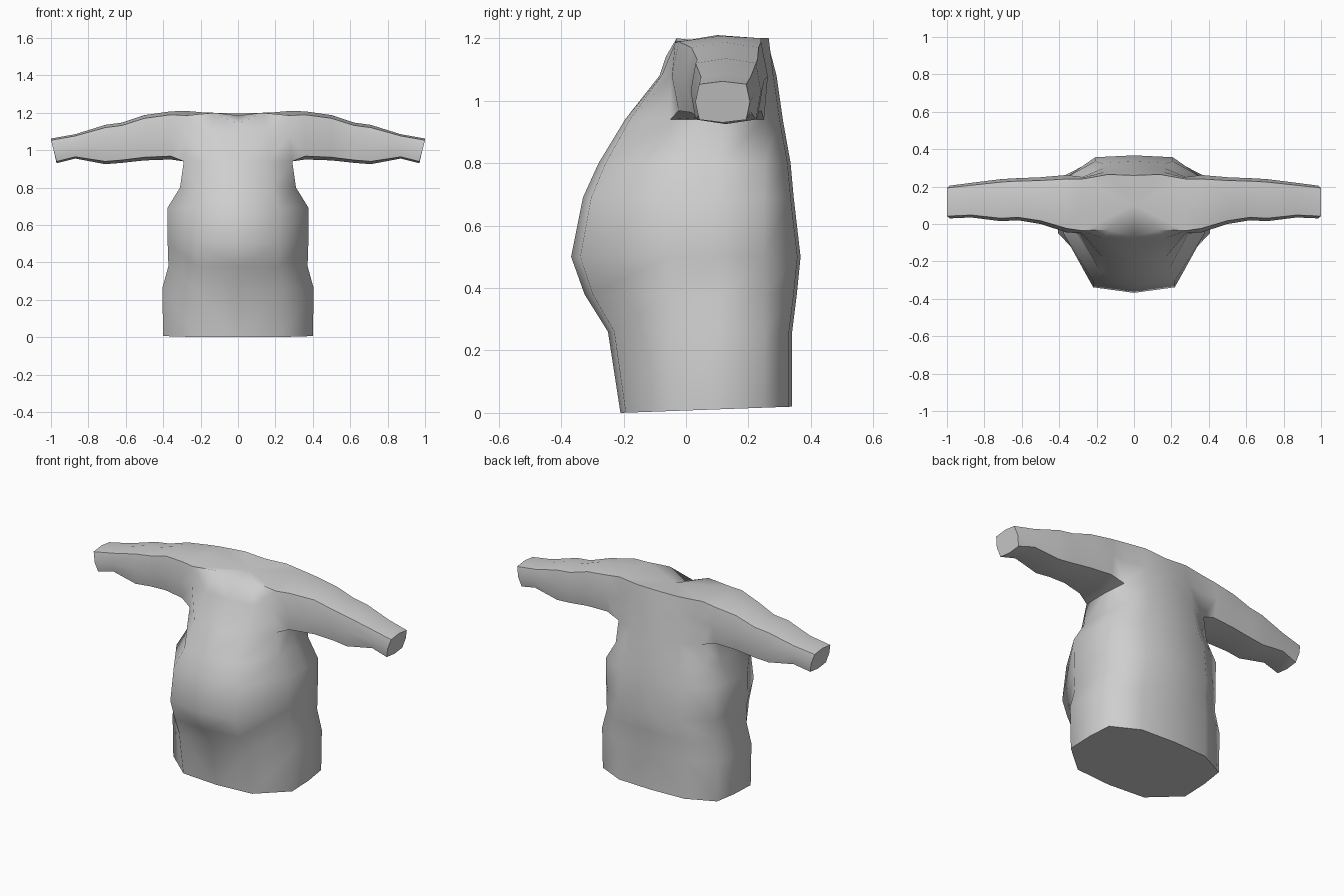
import bpy
import bmesh
from math import radians

cube = bpy.data.objects.get("Cube")
if cube:
    bpy.data.objects.remove(cube, do_unlink=True)

# Plain grey cloth
cloth = bpy.data.materials.new("grey cloth")
colour = (0.62, 0.62, 0.62, 1)
cloth.use_nodes = True
cloth.diffuse_color = colour
shader = next(n for n in cloth.node_tree.nodes if n.type == "BSDF_PRINCIPLED")
shader.inputs["Base Color"].default_value = colour
shader.inputs["Roughness"].default_value = 0.8

# Torso sections: height, half width, front y, back y
TORSO = [
    (0, .40, -.21, .34), (.26, .405, -.25, .34), (.38, .372, -.325, .355),
    (.5, .376, -.368, .367), (.69, .378, -.33, .345), (.8, .31, -.28, .335),
    (.94, .29, -.195, .31), (1.08, .275, -.085, .29),
]
# Shoulder line, from the front of the neck round to its back
SHOULDER = [
    (0, -.065, 1.14), (.13, -.03, 1.2), (.28, -.035, 1.185), (.28, .1, 1.21),
    (.28, .24, 1.2), (.14, .265, 1.2), (0, .26, 1.195),
]
# Sleeve sections: x, front y, back y, bottom z, top z
SLEEVE = [
    (.36, -.045, .262, .95, 1.207), (.5, 0, .25, .945, 1.187),
    (.62, .02, .245, .932, 1.147), (.71, .015, .24, .925, 1.135),
    (.87, .035, .22, .955, 1.085), (1, .03, .205, .93, 1.062),
]

bm = bmesh.new()


def torso_ring(z, w, front, back):
    """Left half of one horizontal section, front centre to back centre."""
    outline = [(0, front), (.58 * w, front * .92), (w, -.05), (w, .11),
               (.96 * w, .25), (.55 * w, back - .01), (0, back)]
    # The hem rises slightly towards the back
    rise = .02 if z == 0 else 0
    return [bm.verts.new((x, y, z + rise * (y - front) / (back - front)))
            for x, y in outline]


def sleeve_ring(x, front, back, low, high, slant):
    """Eight-sided section with softened corners, starting at the front bottom."""
    mid_y, mid_z = (front + back) / 2, (low + high) / 2
    half_y, half_z = (back - front) / 2, (high - low) / 2
    ring = []
    for u, v in [(-1, -1), (0, -1), (1, -1), (1, 0),
                 (1, 1), (0, 1), (-1, 1), (-1, 0)]:
        soft = .86 if u and v else 1
        ring.append(bm.verts.new((x - slant * (1 - v) / 2,
                                  mid_y + u * soft * half_y,
                                  mid_z + v * soft * half_z)))
    return ring


# Torso wall, leaving the armhole open
rings = [torso_ring(*section) for section in TORSO]
rings.append([bm.verts.new(p) for p in SHOULDER])
armhole_start = len(rings) - 3
for level, (lower, upper) in enumerate(zip(rings, rings[1:])):
    for i in range(len(lower) - 1):
        if level >= armhole_start and i in (2, 3):
            continue
        bm.faces.new((lower[i], lower[i + 1], upper[i + 1], upper[i]))

# Closed hem and neck
bm.faces.new(rings[0])
neck = bm.verts.new((0, .1, 1.185))
top = rings[-1]
for a, b in zip(top, top[1:]):
    bm.faces.new((a, b, neck))

# Sleeve drawn out from the armhole
low, middle, high = rings[-3:]
previous = [low[2], low[3], low[4], middle[4], high[4], high[3], high[2], middle[2]]
for section in SLEEVE:
    slant = .03 if section is SLEEVE[-1] else 0
    ring = sleeve_ring(*section, slant)
    for i in range(len(ring)):
        j = (i + 1) % len(ring)
        bm.faces.new((previous[i], previous[j], ring[j], ring[i]))
    previous = ring
bm.faces.new(previous)

# Mirror to the other side and weld the centre line
bmesh.ops.mirror(bm, geom=bm.verts[:] + bm.edges[:] + bm.faces[:],
                 axis="X", merge_dist=.0001)
bmesh.ops.remove_doubles(bm, verts=bm.verts[:], dist=.0001)
bmesh.ops.recalc_face_normals(bm, faces=bm.faces[:])

mesh = bpy.data.meshes.new("sweater")
bm.to_mesh(mesh)
bm.free()
mesh.materials.append(cloth)
sweater = bpy.data.objects.new("sweater", mesh)
bpy.context.scene.collection.objects.link(sweater)

# Soft cloth shading with crisp hem and cuffs
bpy.ops.object.select_all(action="DESELECT")
sweater.select_set(True)
bpy.context.view_layer.objects.active = sweater
bpy.ops.object.shade_smooth_by_angle(angle=radians(68))
